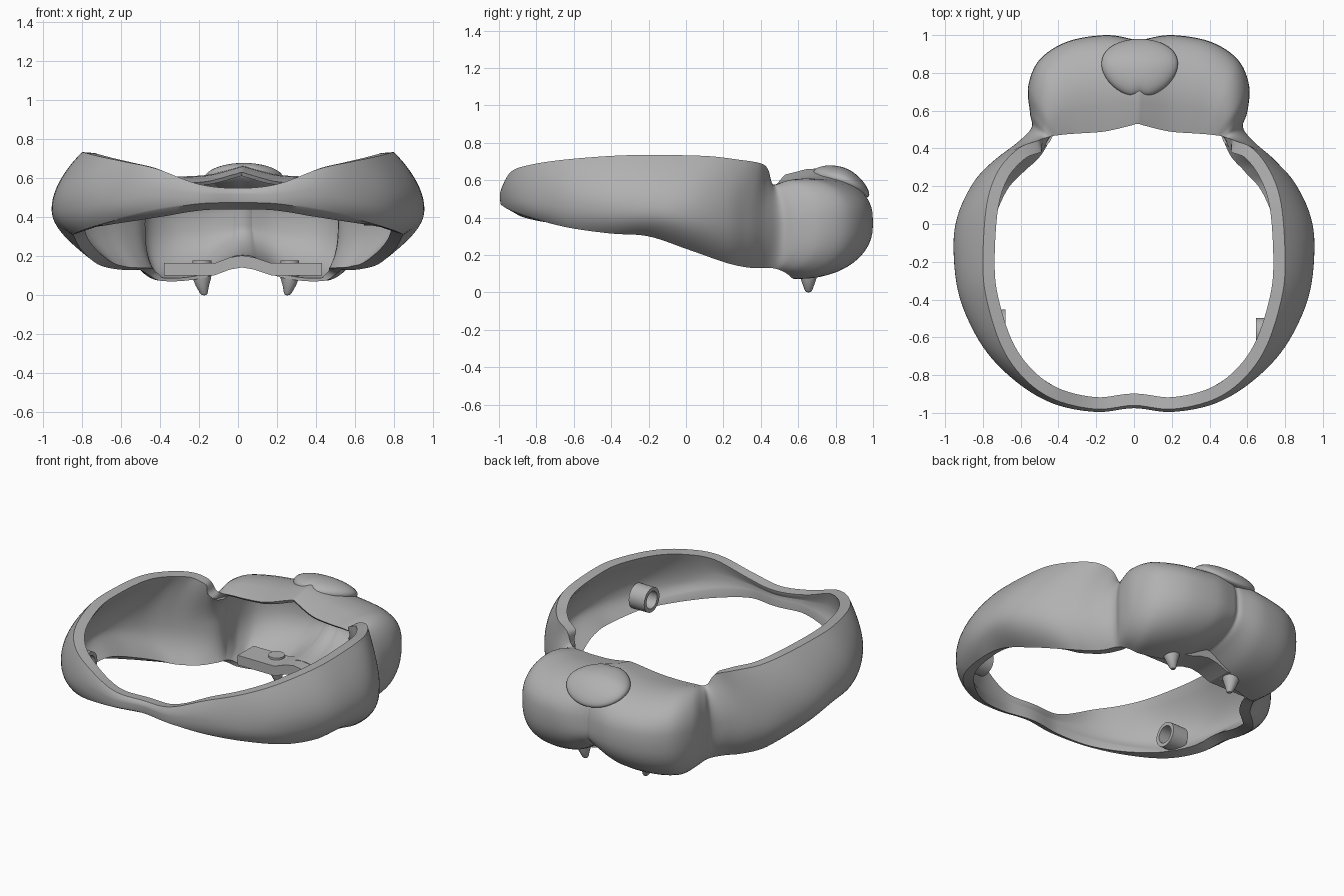
import bpy, bmesh, math
from mathutils import Vector, Matrix

cube = bpy.data.objects.get("Cube")
if cube:
    bpy.data.objects.remove(cube, do_unlink=True)

grey = bpy.data.materials.new("plain grey")
grey.use_nodes = True
colour = (0.44, 0.44, 0.44, 1)
grey.diffuse_color = colour
for node in grey.node_tree.nodes:
    if node.type == 'BSDF_PRINCIPLED':
        node.inputs["Base Color"].default_value = colour


def finish(name, bm, angle=35):
    """Turn a bmesh into a shaded object."""
    bmesh.ops.recalc_face_normals(bm, faces=bm.faces)
    mesh = bpy.data.meshes.new(name)
    bm.to_mesh(mesh)
    bm.free()
    mesh.materials.append(grey)
    obj = bpy.data.objects.new(name, mesh)
    bpy.context.collection.objects.link(obj)
    bpy.ops.object.select_all(action='DESELECT')
    obj.select_set(True)
    bpy.context.view_layer.objects.active = obj
    bpy.ops.object.shade_smooth_by_angle(angle=math.radians(angle))
    return obj


def bridge(bm, rings):
    """Skin a closed series of closed vertex rings."""
    n = len(rings[0])
    for i, ring in enumerate(rings):
        after = rings[(i + 1) % len(rings)]
        for j in range(n):
            k = (j + 1) % n
            bm.faces.new((ring[j], after[j], after[k], ring[k]))


def lathe(bm, profile, matrix, closed=False, steps=32):
    """Spin (radius, height) points around the local z axis."""
    verts = [bm.verts.new(matrix @ Vector((r, 0, h))) for r, h in profile]
    edges = [bm.edges.new(pair) for pair in zip(verts, verts[1:])]
    if closed:
        edges.append(bm.edges.new((verts[-1], verts[0])))
    bmesh.ops.spin(bm, geom=verts + edges, cent=matrix.translation,
                   axis=matrix.to_3x3() @ Vector((0, 0, 1)),
                   angle=math.tau, steps=steps, use_duplicate=False)
    bmesh.ops.remove_doubles(bm, verts=bm.verts, dist=0.0005)


def clamp(value):
    return min(max(value, 0), 1)


# Sections of the shell: upper edge, widest point, lower edge
muzzle = [
    (0, .53, .63, 0, .965, .36, 0, .62, .19),
    (.04, .52, .62, .04, .98, .36, .05, .62, .17),
    (.17, .49, .585, .18, 1, .37, .17, .61, .1),
    (.3, .48, .575, .38, .965, .37, .3, .6, .075),
    (.37, .475, .575, .525, .87, .37, .42, .57, .075),
    (.415, .47, .575, .585, .73, .36, .47, .54, .1),
    (.45, .465, .575, .575, .59, .36, .5, .5, .12),
]
band = [
    (.485, .455, .59, .56, .51, .37, .52, .46, .13),
    (.525, .44, .655, .63, .43, .38, .56, .39, .13),
    (.62, .4, .69, .74, .34, .4, .63, .32, .135),
    (.72, .28, .71, .85, .22, .42, .72, .21, .16),
    (.78, .1, .73, .935, .04, .44, .8, .01, .23),
    (.8, -.2, .735, .955, -.15, .45, .84, -.2, .3),
    (.78, -.4, .73, .92, -.4, .47, .84, -.4, .315),
    (.7, -.65, .71, .8, -.65, .49, .765, -.62, .345),
    (.58, -.82, .685, .63, -.83, .5, .61, -.8, .39),
    (.42, -.93, .65, .43, -.95, .54, .42, -.93, .435),
    (.2, -.98, .57, .2, -.995, .52, .2, -.99, .47),
    (0, -.96, .55, 0, -.975, .52, 0, -.97, .475),
]
# Last value of each station: 1 for the full muzzle, fading to 0 for the band
half = [s + (clamp((7.5 - i) / 3),) for i, s in enumerate(muzzle + band)]
flip = [tuple(-v if i in (0, 3, 6) else v for i, v in enumerate(s)) for s in half]
loop = half + flip[-2:0:-1]


def spline(a, b, c, d, t):
    return b + t * (c - a + t * (2 * a - 5 * b + 4 * c - d
                                 + t * (3 * (b - c) + d - a))) / 2


SUB, ROWS = 6, 12
columns = []
for i in range(len(loop)):
    four = [loop[(i + k) % len(loop)] for k in (-1, 0, 1, 2)]
    for step in range(SUB):
        v = [spline(*q, step / SUB) for q in zip(*four)]
        top, mid, low = Vector(v[:3]), Vector(v[3:6]), Vector(v[6:9])
        box = clamp(v[9])
        column = []
        for row in range(2 * ROWS + 1):
            upper = row <= ROWS
            s = row / ROWS if upper else 2 - row / ROWS
            edge, power, curve = (top, .65, 1.8) if upper else (low, .85, 2.5)
            a = s * math.pi / 2
            out = box * math.sin(a) ** power + (1 - box) * (1 - (1 - s) ** curve)
            up = box * max(math.cos(a), 0) ** power + (1 - box) * (1 - s)
            p = edge.lerp(mid, out)
            p.z = mid.z + (edge.z - mid.z) * up
            # Cheeks swell above the lip
            if upper:
                p.z += .16 * box * out * (1 - out)
            # The muzzle sits a little to one side
            p.x += .025 * clamp((p.y - .3) / .3)
            column.append(p)
        columns.append((column, box))

# Head band and muzzle shell with an inner wall
bm = bmesh.new()
rings = []
for i, (column, box) in enumerate(columns):
    before, after = columns[i - 1][0], columns[(i + 1) % len(columns)][0]
    last = len(column) - 1
    inner = []
    for j, p in enumerate(column):
        along = after[j] - before[j]
        down = column[min(j + 1, last)] - column[max(j - 1, 0)]
        normal = along.cross(down).normalized()
        normal.z *= .25 + .75 * math.sin(math.pi * j / last)
        normal = normal.normalized().lerp(normal, box)
        q = p - normal * .064
        if j == last:
            q.z += (p.z - .035 - q.z) * clamp((-.6 - p.y) / .35)
        if j == 0 and p.y < .44:
            q.z = p.z - .005
        inner.append(q)
    rings.append([bm.verts.new(p) for p in column + inner[::-1]])
bridge(bm, rings)
finish("head_band_and_muzzle", bm, 40)

# Nose pad: flattened ball, narrower toward the bridge, drooping at the tip
bm = bmesh.new()
bmesh.ops.create_uvsphere(bm, u_segments=40, v_segments=24, radius=1)
for vert in bm.verts:
    x, y, z = vert.co
    notch = .02 * math.exp(-(x / .15) ** 2) * max(-y, 0)
    vert.co = (.03 + .2 * x * (1 + .16 * y), .825 + .155 * y + notch,
               .605 + .068 * z - .03 * y - .05 * y * y * (y > 0))
finish("nose_pad", bm, 60)

# Tooth bar with a raised middle
bm = bmesh.new()
upper = [(-.38, .165), (-.12, .165), (-.04, .195), (.02, .205),
         (.08, .195), (.17, .165), (.43, .165)]
outline = upper + [(x, z - .062) for x, z in upper[::-1]]
rings = [[bm.verts.new((x, y, z)) for x, z in outline] for y in (.54, .7)]
for j in range(len(outline)):
    bm.faces.new((rings[0][j - 1], rings[0][j], rings[1][j], rings[1][j - 1]))
for ring in rings:
    bm.faces.new(ring)
finish("tooth_bar", bm, 20)

# Fangs with pegs through the bar, tips leaning inward
fang = [(0, 0), (.012, .002), (.02, .012), (.034, .05), (.046, .085),
        (.05, .11), (.048, .178), (0, .178)]
for side, x, lean in (("right", -.185, .2), ("left", .265, -.2)):
    bm = bmesh.new()
    lathe(bm, fang, Matrix.Translation((x, .655, 0)))
    for vert in bm.verts:
        vert.co.x += lean * max(.06 - vert.co.z, 0)
    finish(side + "_fang", bm)

# Strap tubes pointing inward from the band walls
tube = [(.054, 0), (.077, 0), (.077, .11), (.054, .11)]
for side, x, y, sign in (("right", -.68, -.53, -1), ("left", .645, -.575, 1)):
    bm = bmesh.new()
    turn = Matrix.Translation((x, y, .435)) @ Matrix.Rotation(sign * math.pi / 2, 4, 'Y')
    lathe(bm, tube, turn, closed=True)
    finish(side + "_strap_tube", bm)
